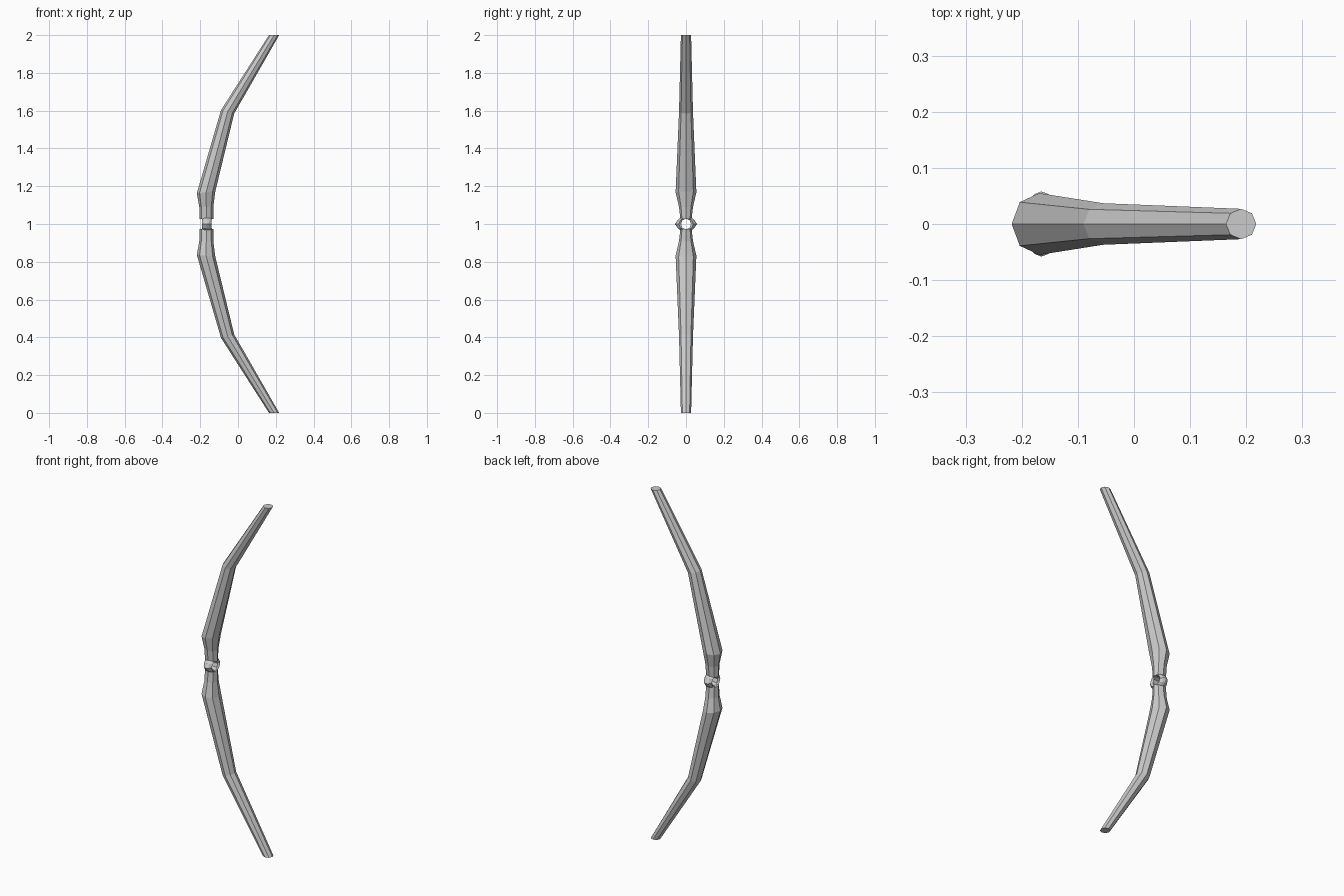
import bpy, bmesh, math

if "Cube" in bpy.data.objects:
    bpy.data.objects.remove(bpy.data.objects["Cube"])


def loft(bm, rings):
    """Skin a stack of equal-count point rings and cap both ends."""
    vs = [[bm.verts.new(p) for p in r] for r in rings]
    n = len(vs[0])
    for a, b in zip(vs, vs[1:]):
        for i in range(n):
            bm.faces.new((a[i], a[(i + 1) % n], b[(i + 1) % n], b[i]))
    bm.faces.new(vs[0][::-1])
    bm.faces.new(vs[-1])


def octagon(cx, z, rx, ry, tilt):
    pts = []
    for i in range(8):
        a = math.pi * i / 4
        c, s = math.cos(a), math.sin(a)
        pts.append((cx + rx * c, ry * s, z + tilt * c))
    return pts


def finish(bm, name):
    bmesh.ops.recalc_face_normals(bm, faces=bm.faces)
    me = bpy.data.meshes.new(name)
    bm.to_mesh(me)
    bm.free()
    ob = bpy.data.objects.new(name, me)
    bpy.context.collection.objects.link(ob)


# Limbs: centre x, height above middle, half depth, half width, tilt
SECTIONS = [
    (-0.168, 0.027, 0.037, 0.030, 0.0),
    (-0.168, 0.09, 0.037, 0.037, 0.0),
    (-0.169, 0.168, 0.049, 0.055, 0.005),
    (-0.055, 0.594, 0.035, 0.037, -0.009),
    (0.191, 1.0, 0.027, 0.027, 0.0),
]
for name, sign in (("upper_limb", 1), ("lower_limb", -1)):
    bm = bmesh.new()
    loft(bm, [[(x, y, 1 + sign * z) for x, y, z in octagon(*s)] for s in SECTIONS])
    finish(bm, name)

# Grip struts around the arrow hole: inner y, inner z, outer y, outer z, half depth
HALF = [
    (0.000, 0.030, 0.028, 0.034, 0.028),
    (0.019, 0.020, 0.044, 0.022, 0.026),
    (0.026, 0.000, 0.058, 0.000, 0.025),
]
STRUT = HALF + [(a, -b, c, -d, w) for a, b, c, d, w in HALF[-2::-1]]
for name, side in (("grip_strut_left", -1), ("grip_strut_right", 1)):
    bm = bmesh.new()
    rings = []
    for yi, zi, yo, zo, w in STRUT:
        ring = []
        for dx, t in ((-0.7, 0), (0.7, 0), (1, 0.4), (0.5, 0.85), (0, 1), (-0.5, 0.85), (-1, 0.4)):
            ring.append((-0.165 + dx * w, side * (yi + (yo - yi) * t), 1 + zi + (zo - zi) * t))
        rings.append(ring)
    loft(bm, rings)
    finish(bm, name)
